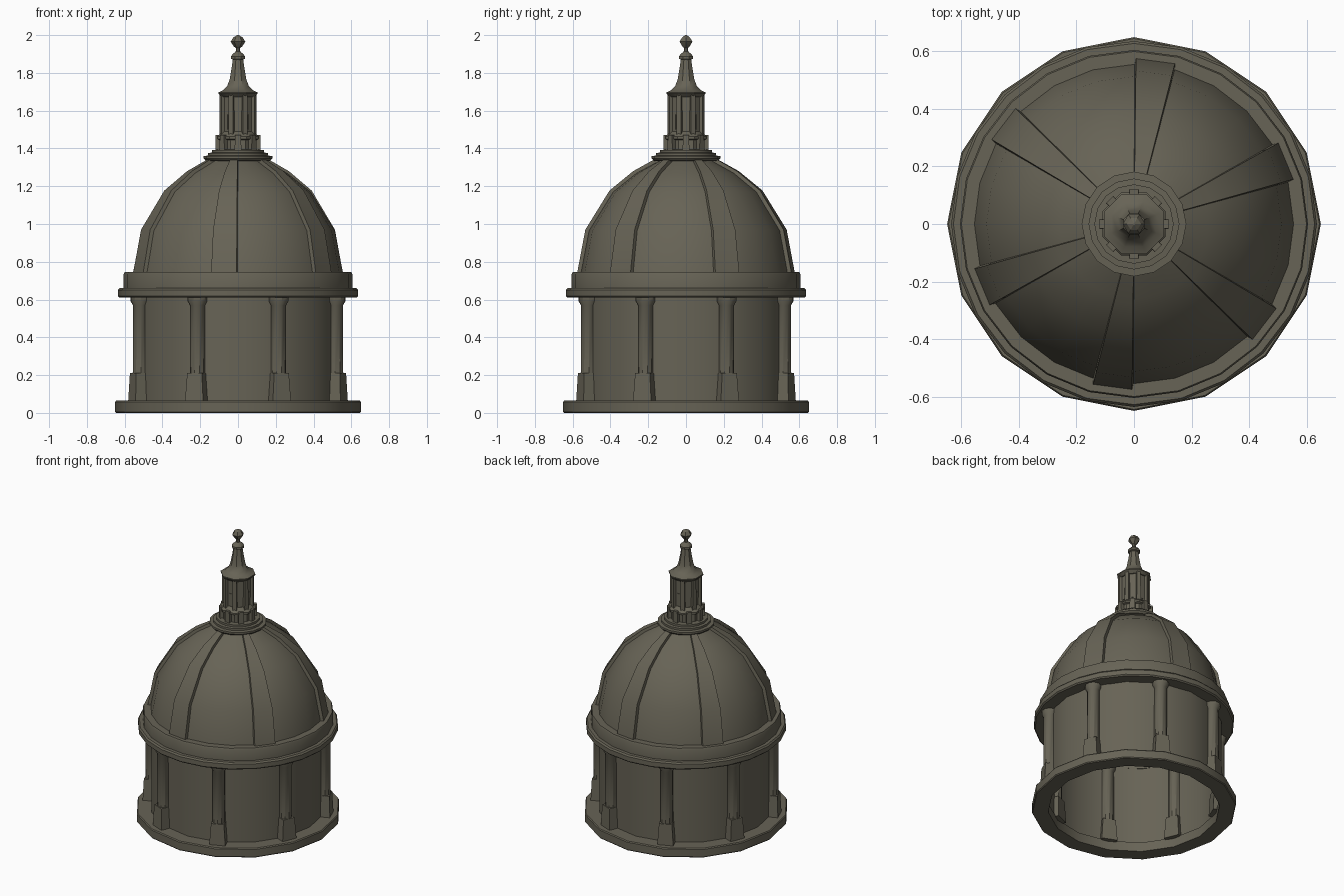
import bpy, math
from math import cos, sin, pi, radians

if "Cube" in bpy.data.objects:
    bpy.data.objects.remove(bpy.data.objects["Cube"])

stone = bpy.data.materials.new("weathered_stone")
stone.diffuse_color = (0.135, 0.125, 0.092, 1)
stone.use_nodes = True
stone.node_tree.nodes["Principled BSDF"].inputs["Base Color"].default_value = stone.diffuse_color


def make(name, verts, faces, angle=35):
    me = bpy.data.meshes.new(name)
    me.from_pydata(verts, [], faces)
    me.validate()
    me.materials.append(stone)
    for p in me.polygons:
        p.use_smooth = True
    me.set_sharp_from_angle(angle=radians(angle))
    ob = bpy.data.objects.new(name, me)
    bpy.context.collection.objects.link(ob)
    return ob


def lathe(name, prof, n, phase=0.0, at=(0, 0), closed=False, caps=False, angle=35):
    """Spin an (r, z) profile, listed bottom to top on the outside."""
    v = [(at[0] + r * cos(phase + 2 * pi * j / n), at[1] + r * sin(phase + 2 * pi * j / n), z)
         for r, z in prof for j in range(n)]
    m = len(prof)
    f = []
    for i in range(m if closed else m - 1):
        a, b = i * n, ((i + 1) % m) * n
        for j in range(n):
            k = (j + 1) % n
            f.append((a + j, a + k, b + k, b + j))
    if caps:
        f.append(tuple(reversed(range(n))))
        f.append(tuple(range((m - 1) * n, m * n)))
    return make(name, v, f, angle)


def radial_box(name, ang, r, z0, z1, bottom, top):
    """Tapered box facing outward; bottom/top are (radial, tangential) half sizes."""
    v = []
    for z, (a, b) in ((z0, bottom), (z1, top)):
        for sx, sy in ((-1, -1), (1, -1), (1, 1), (-1, 1)):
            x, y = r + sx * a, sy * b
            v.append((x * cos(ang) - y * sin(ang), x * sin(ang) + y * cos(ang), z))
    f = [(3, 2, 1, 0), (4, 5, 6, 7)] + [(i, (i + 1) % 4, (i + 1) % 4 + 4, i + 4) for i in range(4)]
    return make(name, v, f, 20)


# Base ring and drum wall, open underneath
lathe("base_ring", [(.545, 0), (.645, 0), (.65, .006), (.65, .058), (.645, .065), (.545, .065)],
      16, closed=True)
lathe("drum_wall", [(.556, .06), (.556, .62)], 16)

# Eight columns set into the wall
for i in range(8):
    a = radians(22.5 + 45 * i)
    c = (.56 * cos(a), .56 * sin(a))
    radial_box("column_pedestal", a, .56, .06, .21, (.048, .052), (.042, .042))
    lathe("column_shaft", [(.041, .2), (.04, .57), (.052, .59), (.052, .615)], 10,
          a, c, caps=True)

# Cornice and upper band
lathe("cornice", [(.55, .61), (.628, .61), (.636, .618), (.636, .65), (.628, .66), (.55, .66)],
      24, closed=True)
lathe("upper_band", [(.55, .655), (.605, .655), (.605, .735), (.6, .745), (.54, .745)],
      24, closed=True)

# Dome shell
dome = [(.562, .70), (.555, .745), (.513, .965), (.385, 1.17), (.26, 1.27), (.13, 1.34)]
lathe("dome_shell", dome, 24, angle=60)

# Six wedge-shaped ribs raised from the dome
outer = [(r + .02, z + .012 * i / 5) for i, (r, z) in enumerate(dome)]
for k in range(6):
    a0, a1 = radians(15 + 60 * k), radians(30 + 60 * k)
    v, f = [], []
    for (ri, zi), (ro, zo) in zip(dome, outer):
        for a, r, z in ((a0, ri - .01, zi), (a0 + .012, ro, zo), (a1 - .012, ro, zo), (a1, ri - .01, zi)):
            v.append((r * cos(a), r * sin(a), z))
    for i in range(len(dome) - 1):
        for j in range(3):
            p = i * 4 + j
            f.append((p, p + 1, p + 5, p + 4))
    f.append((3, 2, 1, 0))
    make("dome_rib", v, f, 40)

# Stepped rings under the lantern
lathe("lantern_steps", [(.12, 1.33), (.17, 1.335), (.182, 1.347), (.182, 1.36), (.158, 1.362),
                        (.158, 1.376), (.138, 1.378), (.138, 1.392), (.08, 1.395)], 16, caps=True)

# Lantern body with corner pilasters, posts and narrow windows
P8 = pi / 8
lathe("lantern_plinth", [(.105, 1.385), (.105, 1.445), (.118, 1.45), (.118, 1.463), (.09, 1.49)],
      8, P8, caps=True)
lathe("lantern_core", [(.088, 1.45), (.088, 1.69)], 8, P8, caps=True)
for i in range(8):
    radial_box("lantern_pilaster", P8 + i * pi / 4, .088, 1.46, 1.69, (.013, .014), (.013, .012))
    radial_box("lantern_post", i * pi / 4, .103, 1.385, 1.47, (.017, .018), (.017, .016))
    radial_box("lantern_window", i * pi / 4, .081, 1.5, 1.58, (.004, .008), (.004, .008))

# Lantern roof and finial
lathe("lantern_roof", [(.095, 1.672), (.112, 1.69), (.112, 1.697), (.085, 1.708), (.062, 1.73),
                       (.048, 1.765), (.036, 1.83), (.03, 1.87), (.04, 1.874), (.04, 1.887),
                       (.03, 1.9), (.013, 1.912), (.012, 1.94)], 8, P8, caps=True)
lathe("finial_knob", [(.004, 1.925), (.022, 1.94), (.039, 1.965), (.024, 1.988), (.004, 2.0)],
      6, caps=True, angle=20)
